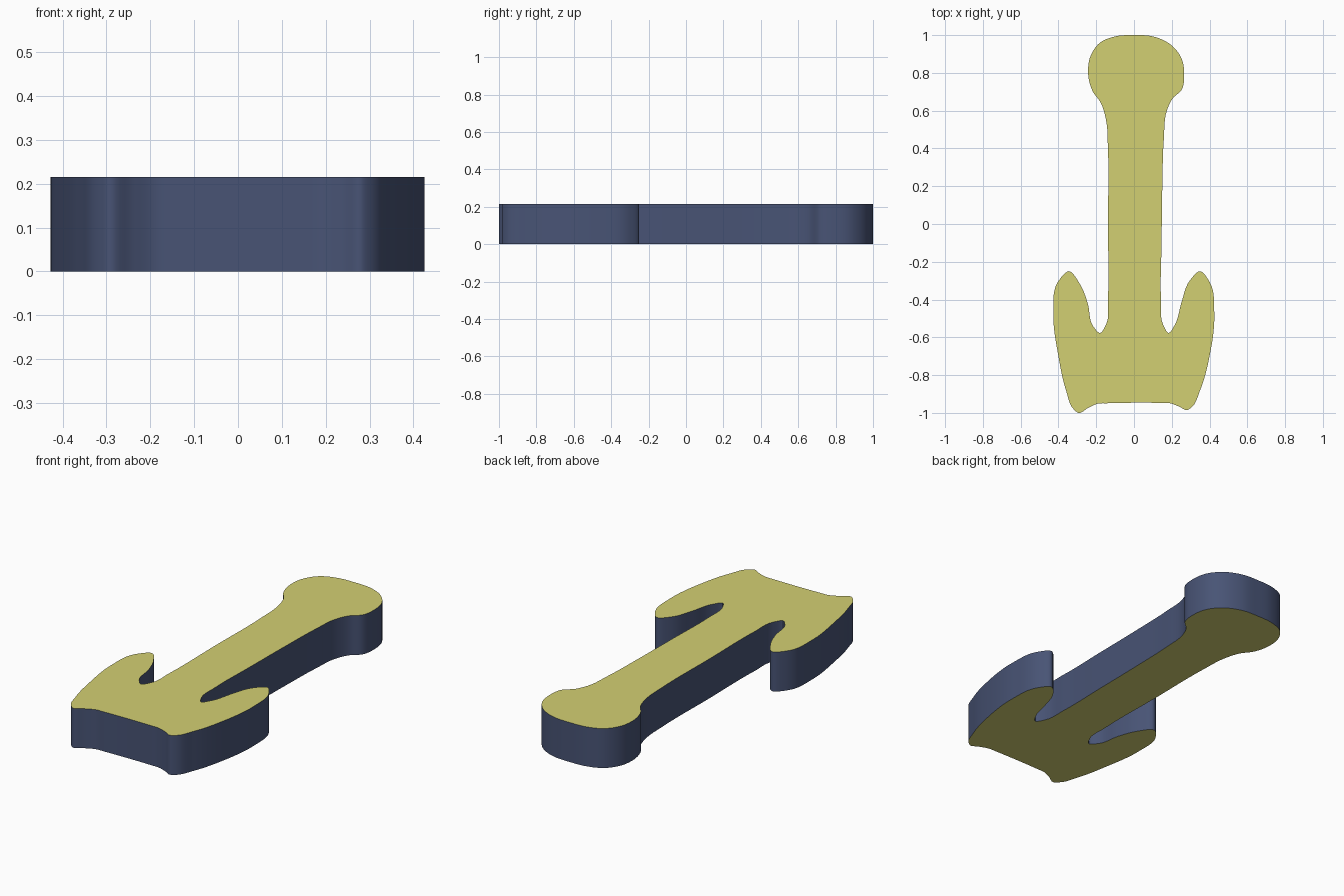
import bpy, bmesh, math
from mathutils import Vector

if "Cube" in bpy.data.objects:
    bpy.data.objects.remove(bpy.data.objects["Cube"])

HEIGHT = 0.215
STEPS = 6

# Outline control points, clockwise from the top of the rounded head
OUTLINE = [
    # head, right side
    (0, 1.0), (0.1, 0.993), (0.2, 0.945), (0.25, 0.88), (0.266, 0.79),
    (0.252, 0.71), (0.205, 0.665), (0.174, 0.6), (0.158, 0.45),
    # shaft and right notch
    (0.15, 0.2), (0.146, -0.1), (0.143, -0.4), (0.153, -0.53), (0.183, -0.577),
    (0.218, -0.53), (0.25, -0.42),
    # right fluke
    (0.295, -0.3), (0.35, -0.25), (0.402, -0.31), (0.425, -0.47), (0.4, -0.7),
    (0.35, -0.88), (0.305, -0.97), (0.28, -0.985), (0.24, -0.967), (0.185, -0.948),
    # base
    (0.14, -0.947), (-0.14, -0.949), (-0.19, -0.951), (-0.24, -0.972),
    (-0.295, -1.0), (-0.32, -0.98),
    # left fluke
    (-0.36, -0.88), (-0.4, -0.7), (-0.427, -0.48), (-0.405, -0.31), (-0.345, -0.25),
    (-0.285, -0.32), (-0.245, -0.42),
    # left notch and shaft
    (-0.217, -0.54), (-0.18, -0.577), (-0.147, -0.53), (-0.138, -0.4), (-0.138, 0.0),
    (-0.138, 0.4), (-0.148, 0.55),
    # head, left side
    (-0.175, 0.64), (-0.22, 0.705), (-0.243, 0.8), (-0.23, 0.89), (-0.18, 0.96),
    (-0.1, 0.993),
]


def smooth_loop(points):
    """Closed spline through the points, with tangents weighted by chord length."""
    pts = [Vector(p) for p in points]
    n = len(pts)
    chord = [(pts[(i + 1) % n] - pts[i]).length for i in range(n)]
    slope = [(pts[(i + 1) % n] - pts[i]) / chord[i] for i in range(n)]
    tan = [(slope[i - 1] * chord[i] + slope[i] * chord[i - 1]) / (chord[i] + chord[i - 1])
           for i in range(n)]
    out = []
    for i in range(n):
        j = (i + 1) % n
        for s in range(STEPS):
            t = s / STEPS
            out.append(pts[i] * (2*t**3 - 3*t**2 + 1) + tan[i] * chord[i] * (t**3 - 2*t**2 + t)
                       + pts[j] * (3*t**2 - 2*t**3) + tan[j] * chord[i] * (t**3 - t**2))
    return out


def material(name, color):
    mat = bpy.data.materials.new(name)
    mat.diffuse_color = color
    mat.use_nodes = True
    mat.node_tree.nodes["Principled BSDF"].inputs["Base Color"].default_value = mat.diffuse_color
    return mat


# Extruded plate
bm = bmesh.new()
base = bm.faces.new([bm.verts.new((p.x, p.y, 0)) for p in smooth_loop(OUTLINE)])
ext = bmesh.ops.extrude_face_region(bm, geom=[base], use_keep_orig=True)
bmesh.ops.translate(bm, vec=(0, 0, HEIGHT),
                    verts=[v for v in ext["geom"] if isinstance(v, bmesh.types.BMVert)])
bmesh.ops.recalc_face_normals(bm, faces=bm.faces)

# Yellow faces, blue edge wall
for f in bm.faces:
    f.material_index = 0 if abs(f.normal.z) > 0.5 else 1
bmesh.ops.triangulate(bm, faces=[f for f in bm.faces if len(f.verts) > 4])
mesh = bpy.data.meshes.new("anchor_plate")
bm.to_mesh(mesh)
bm.free()
mesh.materials.append(material("yellow_face", (0.65, 0.63, 0.168, 1)))
mesh.materials.append(material("blue_edge", (0.065, 0.088, 0.178, 1)))

plate = bpy.data.objects.new("anchor_plate", mesh)
bpy.context.collection.objects.link(plate)
bpy.context.view_layer.objects.active = plate
plate.select_set(True)
bpy.ops.object.shade_smooth_by_angle(angle=math.radians(35))
